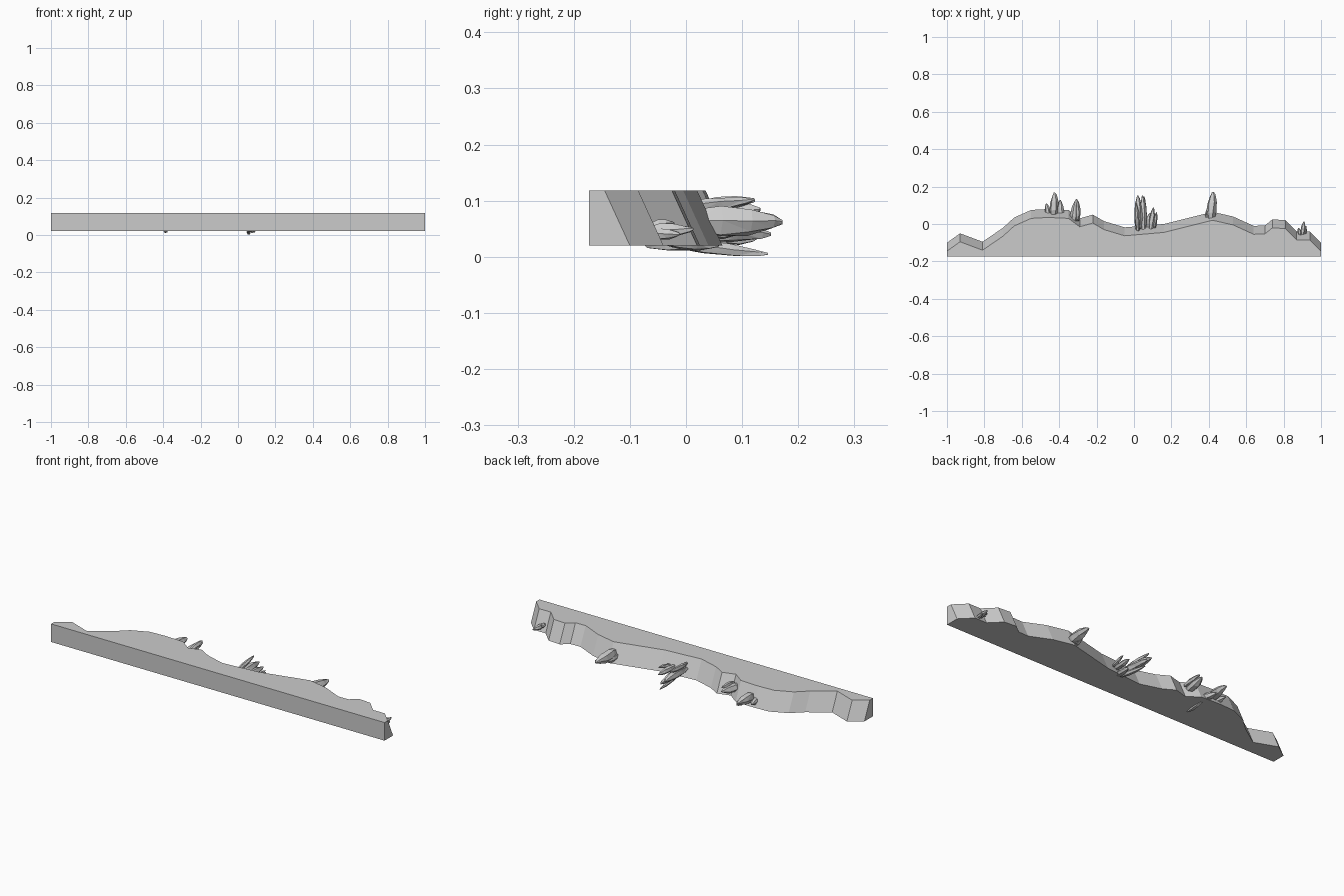
import bpy, bmesh, math, random
from mathutils import Vector

cube = bpy.data.objects.get("Cube")
if cube:
    bpy.data.objects.remove(cube, do_unlink=True)

stone = bpy.data.materials.new("grey_stone")
stone.use_nodes = True
GREY = (0.6, 0.6, 0.6, 1)
stone.diffuse_color = GREY
stone.node_tree.nodes["Principled BSDF"].inputs["Base Color"].default_value = GREY


def add_object(name, bm):
    bmesh.ops.recalc_face_normals(bm, faces=bm.faces)
    mesh = bpy.data.meshes.new(name)
    bm.to_mesh(mesh)
    bm.free()
    mesh.materials.append(stone)
    obj = bpy.data.objects.new(name, mesh)
    bpy.context.collection.objects.link(obj)


# Ledge slab: wavy back outline, sloping back wall, straight front
FRONT, LOW, HIGH, SLOPE = -0.173, 0.02, 0.118, 0.045
outline = [(-1, -.10), (-.93, -.05), (-.81, -.095), (-.70, -.02), (-.64, .035),
           (-.55, .075), (-.46, .08), (-.35, .075), (-.29, .03), (-.22, .05),
           (-.16, .015), (-.05, -.018), (.16, 0), (.30, .035), (.42, .065),
           (.53, .04), (.64, -.01), (.70, -.008), (.74, .025), (.81, .02),
           (.87, -.04), (.94, -.04), (1, -.10)]
bm = bmesh.new()


def slab_ring(z, shift):
    pts = [(x, y - shift) for x, y in outline] + [(1, FRONT), (-1, FRONT)]
    return [bm.verts.new((x, y, z)) for x, y in pts]


low, high = slab_ring(LOW, 0), slab_ring(HIGH, SLOPE)
bm.faces.new(low)
bm.faces.new(high)
for i in range(len(low)):
    j = (i + 1) % len(low)
    bm.faces.new((low[i], low[j], high[j], high[i]))
add_object("ledge", bm)


# Crystal: faceted spindle swelling from its root to a slanted chisel tip
def crystal(name, root, tip, radius, seed, sides=6):
    rng = random.Random(seed)
    root, tip = Vector(root), Vector(tip)
    axis = tip - root
    u = axis.cross(Vector((0, 0, 1))).normalized()
    v = u.cross(axis).normalized()
    bm = bmesh.new()
    rings = []
    for t, r in ((0, .65), (.3, 1), (.62, .9), (.86, .5), (.98, .15)):
        ring = []
        for k in range(sides):
            a = 2 * math.pi * (k + .25 * rng.random()) / sides
            s = radius * r * rng.uniform(.88, 1.1)
            slide = t + .05 * math.sin(a + seed) * (t < .95)
            ring.append(bm.verts.new(root + axis * slide + u * s * math.cos(a) + v * s * math.sin(a)))
        rings.append(ring)
    for a, b in zip(rings, rings[1:]):
        for k in range(sides):
            m = (k + 1) % sides
            bm.faces.new((a[k], a[m], b[m], b[k]))
    bm.faces.new(rings[0])
    bm.faces.new(rings[-1])
    bmesh.ops.triangulate(bm, faces=bm.faces)
    add_object(name, bm)


# Crystals in groups along the wall: root, tip, radius
groups = {
    "right_crystal": [
        ((-.43, .03, .06), (-.425, .17, .065), .026),
        ((-.455, .035, .05), (-.47, .11, .05), .016),
        ((-.39, .03, .045), (-.395, .13, .035), .02),
        ((-.39, -.07, .022), (-.38, .05, .022), .012)],
    "slanted_crystal": [
        ((-.325, .0, .07), (-.305, .135, .085), .022),
        ((-.30, .02, .09), (-.30, .125, .1), .014)],
    "middle_crystal": [
        ((.025, -.03, .06), (.02, .155, .06), .023),
        ((.05, -.03, .05), (.045, .155, .04), .02),
        ((.06, -.03, .025), (.055, .15, .005), .012),
        ((.02, -.03, .085), (.01, .125, .103), .013),
        ((.09, -.03, .055), (.105, .09, .05), .016),
        ((.075, -.03, .03), (.085, .06, .02), .017),
        ((.11, -.02, .06), (.12, .065, .075), .01)],
    "left_crystal": [
        ((.41, .01, .065), (.422, .175, .062), .029),
        ((.395, .01, .055), (.40, .10, .045), .018)],
    "end_crystal": [
        ((.90, -.065, .045), (.91, .015, .05), .013),
        ((.89, -.06, .055), (.88, -.02, .06), .01),
        ((.91, -.06, .04), (.92, -.01, .04), .01)],
}
seed = 1
for name, items in groups.items():
    for n, (root, tip, radius) in enumerate(items, 1):
        crystal(f"{name}_{n}", root, tip, radius, seed)
        seed += 1
